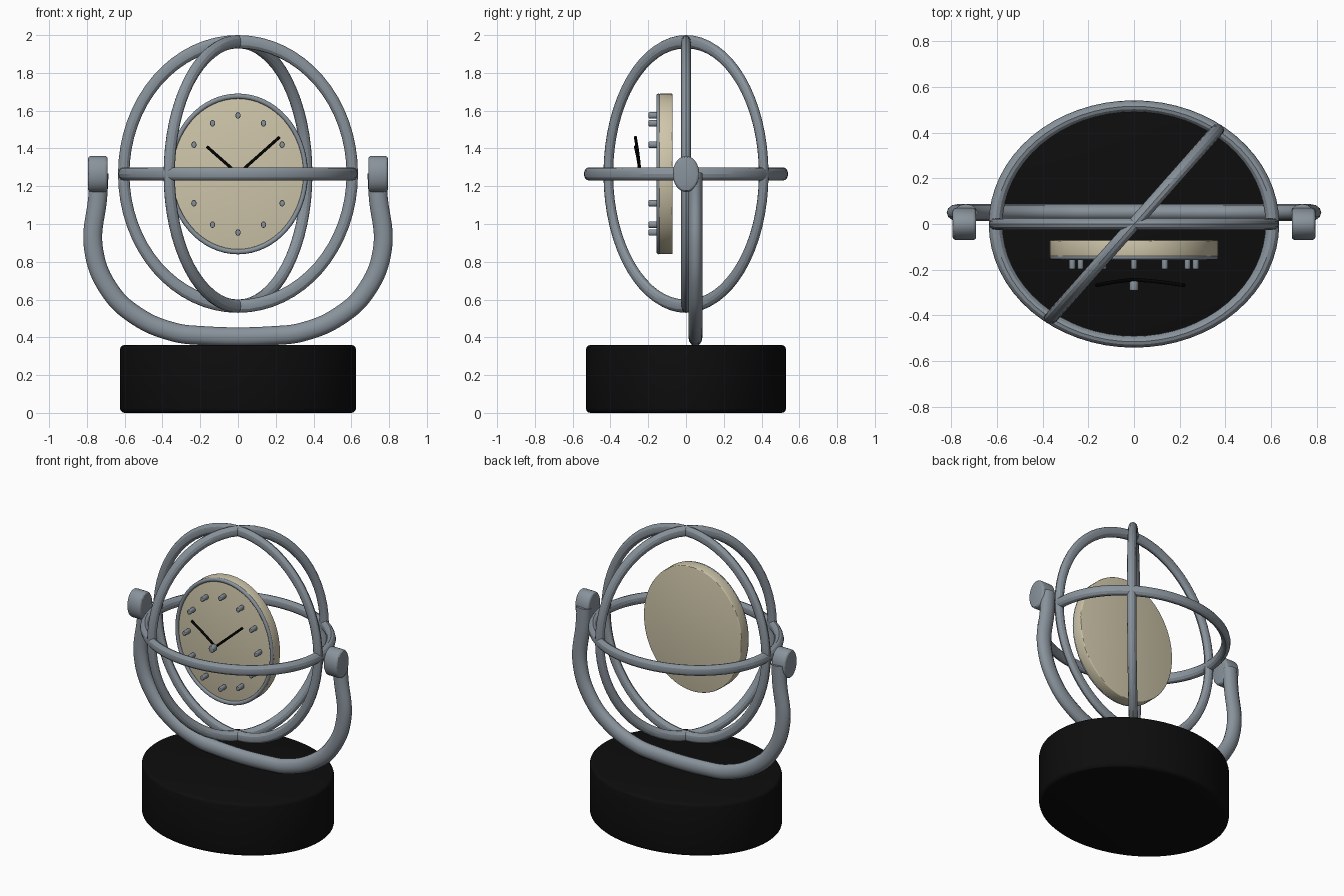
import bpy
from math import radians, sin, cos, pi
from mathutils import Matrix, Vector

cube = bpy.data.objects.get("Cube")
if cube:
    bpy.data.objects.remove(cube, do_unlink=True)

CENTRE = Vector((0, 0, 1.265))      # middle of the rings
STRETCH = (0.605, 0.515, 0.70)      # ring radii along x, y, z


def material(name, rgb):
    m = bpy.data.materials.new(name)
    m.use_nodes = True
    m.diffuse_color = (*rgb, 1)
    bsdf = next(n for n in m.node_tree.nodes if n.type == "BSDF_PRINCIPLED")
    bsdf.inputs["Base Color"].default_value = (*rgb, 1)
    return m


STEEL = material("grey steel", (0.25, 0.29, 0.33))
CREAM = material("cream face", (0.62, 0.56, 0.40))
BLACK = material("black base", (0.004, 0.004, 0.004))
INK = material("ink black", (0.001, 0.001, 0.001))


def finish(name, mat, angle=30, bevel=0):
    obj = bpy.context.object
    obj.name = obj.data.name = name
    obj.data.materials.clear()
    obj.data.materials.append(mat)
    if bevel:
        mod = obj.modifiers.new("rounded_edges", "BEVEL")
        mod.width, mod.segments = bevel, 3
        mod.limit_method = "ANGLE"
        mod.angle_limit = radians(40)
        bpy.ops.object.modifier_apply(modifier=mod.name)
    bpy.ops.object.shade_smooth_by_angle(angle=radians(angle))
    return obj


def scaled(size, turn):
    return Matrix.Diagonal((*size, 1)) @ turn


def cylinder(name, mat, loc, size, axis="Z", bevel=0, sides=64):
    """Elliptical cylinder; size gives the half extents along x, y, z."""
    bpy.ops.mesh.primitive_cylinder_add(vertices=sides, radius=1, depth=2, location=loc)
    turn = {"Z": Matrix.Identity(4),
            "X": Matrix.Rotation(pi / 2, 4, "Y"),
            "Y": Matrix.Rotation(pi / 2, 4, "X")}[axis]
    bpy.context.object.data.transform(scaled(size, turn))
    return finish(name, mat, bevel=bevel)


def ring(name, loc, size, turn, minor, angle):
    bpy.ops.mesh.primitive_torus_add(major_segments=64, minor_segments=12,
                                     major_radius=1, minor_radius=minor, location=loc)
    bpy.context.object.data.transform(scaled(size, turn))
    return finish(name, STEEL, angle)


def tube(name, mat, points, radius, squash=1, loc=(0, 0, 0)):
    curve = bpy.data.curves.new(name, "CURVE")
    curve.dimensions = "3D"
    curve.bevel_depth, curve.bevel_resolution = radius, 4
    curve.use_fill_caps = True
    spline = curve.splines.new("BEZIER")
    spline.bezier_points.add(len(points) - 1)
    for bp, p in zip(spline.bezier_points, points):
        bp.co = p
        bp.handle_left_type = bp.handle_right_type = "AUTO"
    obj = bpy.data.objects.new(name, curve)
    bpy.context.collection.objects.link(obj)
    bpy.ops.object.select_all(action="DESELECT")
    obj.select_set(True)
    bpy.context.view_layer.objects.active = obj
    bpy.ops.object.convert(target="MESH")
    obj = bpy.context.object
    obj.data.transform(Matrix.Diagonal((1, squash, 1, 1)))
    obj.location = loc
    return finish(name, mat, 40)


# Base drum
cylinder("base", BLACK, (0, 0, 0.18), (0.625, 0.53, 0.18), bevel=0.025, sides=96)

# Yoke: half profile mirrored to the other side
half = [(0.735, 1.27), (0.742, 1.15), (0.765, 0.87), (0.68, 0.65),
        (0.54, 0.515), (0.34, 0.428), (0.2, 0.41)]
path = half + [(-x, z) for x, z in reversed(half)]
tube("yoke", STEEL, [(x, 0, z) for x, z in path], 0.05, 0.75, (0, 0.05, 0))

# Pivot knobs
for side, x in (("left", 0.742), ("right", -0.742)):
    cylinder(side + "_pivot", STEEL, (x, 0, 1.265), (0.052, 0.07, 0.095), "X", bevel=0.015, sides=48)

# Three rings forming the open globe
upright = Matrix.Rotation(pi / 2, 4, "X")
ring("equator_ring", CENTRE, STRETCH, Matrix.Identity(4), 0.05, 25)
ring("front_ring", CENTRE, STRETCH, upright, 0.05, 25)
ring("diagonal_ring", CENTRE, STRETCH, Matrix.Rotation(radians(53), 4, "Z") @ upright, 0.05, 25)

# Clock disc and its rim
cylinder("clock_disc", CREAM, (0, -0.107, 1.265), (0.37, 0.036, 0.425), "Y", bevel=0.006, sides=96)
ring("clock_rim", (0, -0.145, 1.265), (0.358, 0.36, 0.412), upright, 0.033, 40)

# Hour markers
for i in range(12):
    a = i * pi / 6
    cylinder(f"hour_marker_{i + 1}", STEEL,
             (0.27 * sin(a), -0.17, 1.265 + 0.31 * cos(a)),
             (0.014, 0.028, 0.017), "Y", bevel=0.005, sides=16)

# Centre hub and gently bowed hands
cylinder("hub", STEEL, (0, -0.27, 1.265), (0.02, 0.021, 0.024), "Y", bevel=0.005, sides=24)
for name, x, rise in (("minute_hand", 0.22, 0.195), ("hour_hand", -0.165, 0.145)):
    tube(name, INK, [(0, -0.243, 1.265), (x * 0.5, -0.253, 1.265 + rise * 0.5),
                     (x, -0.268, 1.265 + rise)], 0.008)
